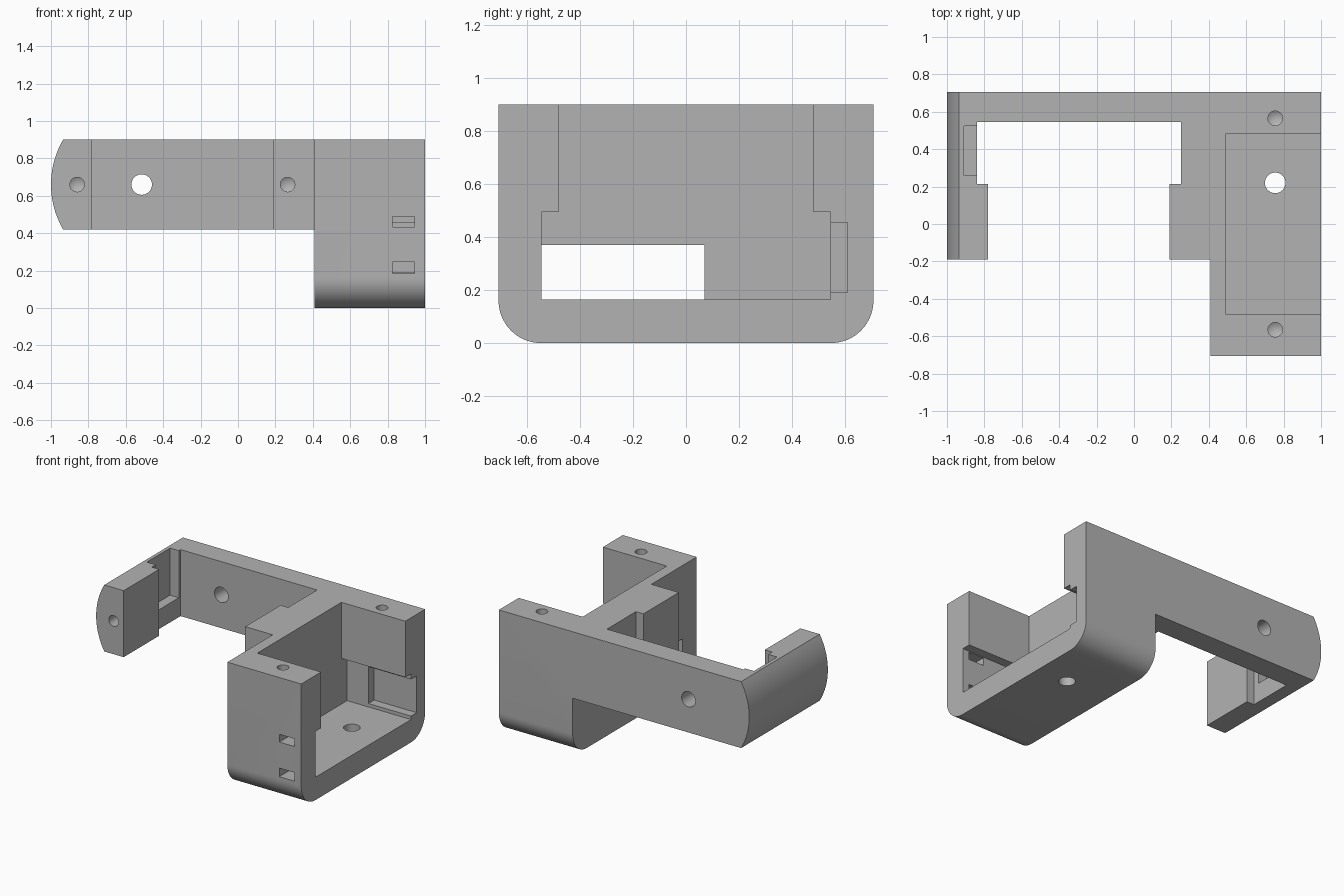
import bpy, bmesh, math
from mathutils import Vector

scene = bpy.context.scene
old = scene.objects.get("Cube")
if old:
    bpy.data.objects.remove(old, do_unlink=True)

# One plain grey material
grey = bpy.data.materials.new("plain_grey")
grey.use_nodes = True
GREY = (0.45, 0.45, 0.45, 1)
grey.diffuse_color = GREY
grey.node_tree.nodes["Principled BSDF"].inputs["Base Color"].default_value = GREY

# Axis along which a profile is swept -> mapping of (u, v, depth) to x, y, z
AXES = {
    "x": lambda u, v, d: Vector((d, u, v)),
    "y": lambda u, v, d: Vector((u, d, v)),
    "z": lambda u, v, d: Vector((u, v, d)),
}


def make_object(name, bm):
    bmesh.ops.recalc_face_normals(bm, faces=bm.faces)
    mesh = bpy.data.meshes.new(name)
    bm.to_mesh(mesh)
    bm.free()
    mesh.materials.append(grey)
    ob = bpy.data.objects.new(name, mesh)
    scene.collection.objects.link(ob)
    return ob


def prism(name, axis, points, start, end):
    bm = bmesh.new()
    face = bm.faces.new([bm.verts.new(AXES[axis](u, v, start)) for u, v in points])
    out = bmesh.ops.extrude_face_region(bm, geom=[face])
    moved = [g for g in out["geom"] if isinstance(g, bmesh.types.BMVert)]
    bmesh.ops.translate(bm, verts=moved, vec=AXES[axis](0, 0, end - start))
    return make_object(name, bm)


def box(name, xs, ys, zs):
    plan = [(xs[0], ys[0]), (xs[1], ys[0]), (xs[1], ys[1]), (xs[0], ys[1])]
    return prism(name, "z", plan, *zs)


def arc(cu, cv, r, a0, a1, n):
    angles = [math.radians(a0 + (a1 - a0) * i / n) for i in range(n + 1)]
    return [(cu + r * math.cos(a), cv + r * math.sin(a)) for a in angles]


def round_hole(name, axis, u, v, r, start, end):
    return prism(name, axis, arc(u, v, r, 0, 348.75, 31), start, end)


def drilled_hole(name, axis, u, v, r, mouth, bottom):
    # Blind hole with a conical drill tip
    ob = round_hole(name, axis, u, v, r, mouth, bottom)
    bm = bmesh.new()
    bm.from_mesh(ob.data)
    end = AXES[axis](u, v, bottom)
    cap = min(bm.faces, key=lambda f: (f.calc_center_median() - end).length)
    tip = bmesh.ops.poke(bm, faces=[cap])["verts"][0]
    tip.co = AXES[axis](u, v, bottom + math.copysign(r * 0.6, bottom - mouth))
    bm.to_mesh(ob.data)
    bm.free()
    return ob


def combine(target, tool, operation):
    mod = target.modifiers.new("combine", "BOOLEAN")
    mod.operation, mod.solver, mod.object = operation, "EXACT", tool
    bpy.context.view_layer.objects.active = target
    bpy.ops.object.modifier_apply(modifier=mod.name)
    bpy.data.objects.remove(tool, do_unlink=True)


TOP, ARM_Z, BACK, REAR_IN = 0.9, 0.42, 0.707, 0.545

# Arm frame: plan outline trimmed to a bowed outer end
plan = [(-1.1, -0.19), (-0.78, -0.19), (-0.78, 0.215), (-0.84, 0.215),
        (-0.84, REAR_IN), (0.25, REAR_IN), (0.25, 0.215), (0.19, 0.215),
        (0.19, -0.19), (0.45, -0.19), (0.45, BACK), (-1.1, BACK)]
frame = prism("arm_frame", "z", plan, ARM_Z - 0.1, TOP + 0.1)
bow = math.degrees(math.asin(0.24 / 0.476))
end_profile = arc(-0.524, 0.66, 0.476, 180 - bow, 180 + bow, 20)
end_profile += [(0.6, ARM_Z), (0.6, TOP)]
combine(frame, prism("end_trim", "y", end_profile, -0.5, 1), "INTERSECT")

# Housing: box with rounded lower edges
R = 0.16
side = [(-BACK, TOP)] + arc(R - BACK, R, R, 180, 270, 16)
side += arc(BACK - R, R, R, 270, 360, 16) + [(BACK, TOP)]
body = prism("mounting_bracket", "x", side, 0.41, 1)
combine(body, frame, "UNION")

# Stepped cavity, open at the top and at the +x side
half = [(REAR_IN, 0.165), (REAR_IN, 0.495), (0.48, 0.495), (0.48, 1.1)]
cavity = half + [(-u, v) for u, v in reversed(half)]

cutters = [
    prism("cavity", "x", cavity, 0.49, 1.2),
    box("wall_window", (0.35, 0.6), (-REAR_IN, 0.07), (0.165, 0.37)),
    box("rear_pocket", (0.66, 1.2), (0.5, 0.61), (0.19, 0.455)),
    box("arm_pocket", (-0.91, -0.8), (0.26, 0.525), (0.56, 1.1)),
    round_hole("floor_hole", "z", 0.755, 0.22, 0.055, -0.1, 0.3),
    round_hole("rail_hole", "y", -0.515, 0.66, 0.055, 0.4, 0.9),
]
for z0, z1 in ((0.184, 0.246), (0.434, 0.49)):
    cutters.append(box("front_slot", (0.825, 0.945), (-0.8, -0.5), (z0, z1)))
for y in (-0.565, 0.565):
    cutters.append(drilled_hole("top_screw_hole", "z", 0.755, y, 0.039, 1, 0.65))
for x in (-0.86, 0.265):
    cutters.append(drilled_hole("front_screw_hole", "y", x, 0.66, 0.039, -0.3, 0.06))
for cutter in cutters:
    combine(body, cutter, "DIFFERENCE")

# Merge coplanar faces and shade the curved ones smoothly
bm = bmesh.new()
bm.from_mesh(body.data)
bmesh.ops.remove_doubles(bm, verts=bm.verts, dist=1e-5)
bmesh.ops.dissolve_limit(bm, angle_limit=0.002, verts=bm.verts, edges=bm.edges)
bm.to_mesh(body.data)
bm.free()
bpy.ops.object.select_all(action="DESELECT")
body.select_set(True)
bpy.context.view_layer.objects.active = body
bpy.ops.object.shade_smooth_by_angle(angle=math.radians(30))
